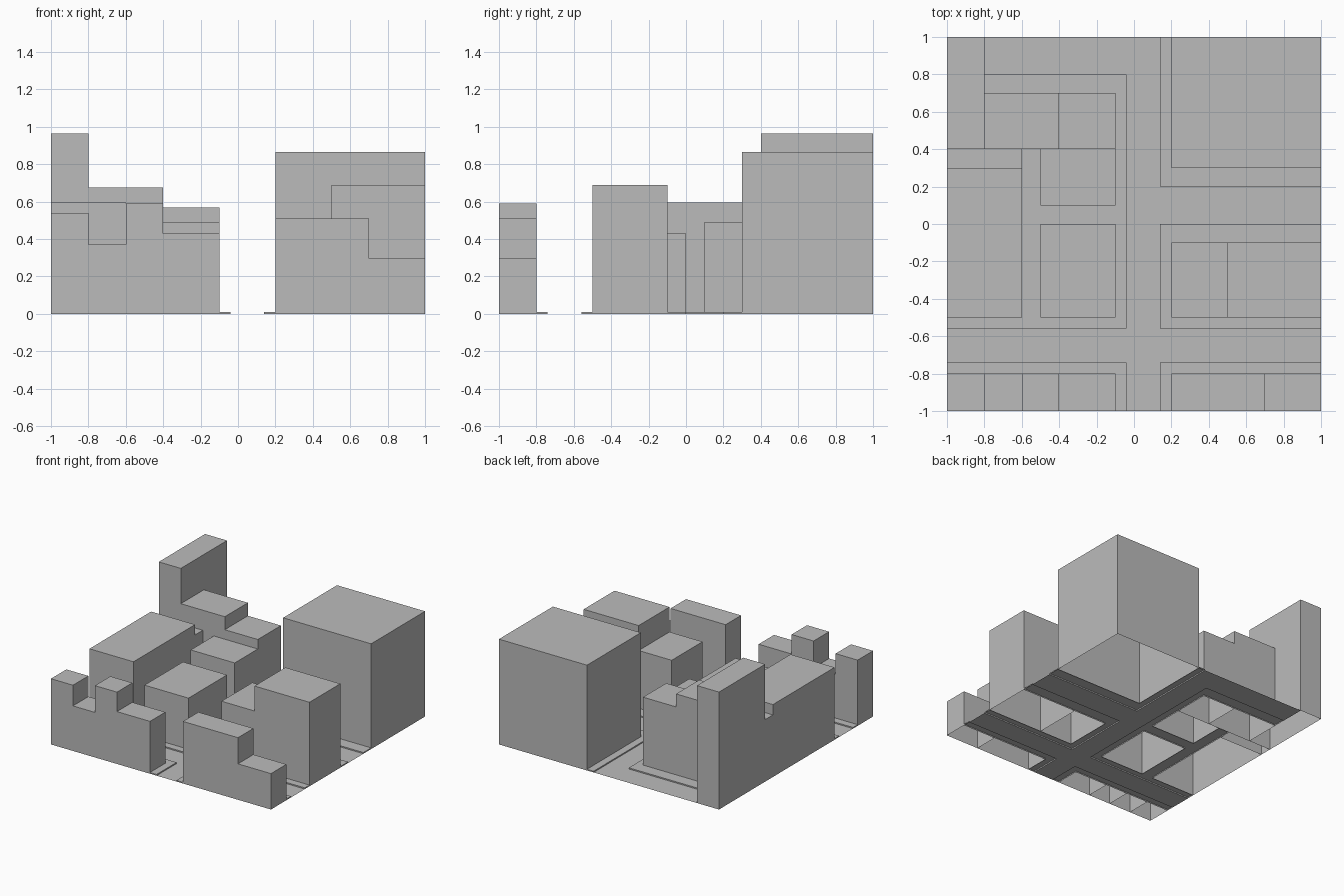
import bpy
import bmesh

if "Cube" in bpy.data.objects:
    bpy.data.objects.remove(bpy.data.objects["Cube"], do_unlink=True)

grey = bpy.data.materials.new("plain grey")
grey.use_nodes = True
GREY = (0.5, 0.5, 0.5, 1)
grey.diffuse_color = GREY
grey.node_tree.nodes["Principled BSDF"].inputs["Base Color"].default_value = GREY


def finish(name, bm):
    mesh = bpy.data.meshes.new(name)
    bm.normal_update()
    bm.to_mesh(mesh)
    bm.free()
    mesh.materials.append(grey)
    obj = bpy.data.objects.new(name, mesh)
    bpy.context.collection.objects.link(obj)


def sheet(name, rects, height):
    """Join rectangles (x0, x1, y0, y1) into one sheet with curbs down to the ground."""
    bm = bmesh.new()
    xs = sorted({x for r in rects for x in r[:2]})
    ys = sorted({y for r in rects for y in r[2:]})
    for xa, xb in zip(xs, xs[1:]):
        for ya, yb in zip(ys, ys[1:]):
            cx, cy = (xa + xb) / 2, (ya + yb) / 2
            if any(r[0] < cx < r[1] and r[2] < cy < r[3] for r in rects):
                corners = ((xa, ya), (xb, ya), (xb, yb), (xa, yb))
                bm.faces.new([bm.verts.new((x, y, height)) for x, y in corners])
    bmesh.ops.remove_doubles(bm, verts=bm.verts, dist=0.001)
    if height:
        border = [e for e in bm.edges if e.is_boundary]
        new = bmesh.ops.extrude_edge_only(bm, edges=border)["geom"]
        for v in new:
            if isinstance(v, bmesh.types.BMVert):
                v.co.z = 0
        bmesh.ops.recalc_face_normals(bm, faces=bm.faces)
    finish(name, bm)


def building(name, x0, x1, y0, y1, height):
    """Hollow block, open underneath."""
    bm = bmesh.new()
    bmesh.ops.create_cube(bm, size=1)
    for v in bm.verts:
        v.co = (x1 if v.co.x > 0 else x0, y1 if v.co.y > 0 else y0,
                height if v.co.z > 0 else 0)
    bm.normal_update()
    floor = [f for f in bm.faces if f.normal.z < -0.5]
    bmesh.ops.delete(bm, geom=floor, context='FACES_ONLY')
    finish(name, bm)


# Streets
sheet("road", [
    (-0.04, 0.14, -1, 1),
    (-1, 1, -0.74, -0.56),
    (0.14, 1, 0, 0.2),
    (-0.8, -0.04, 0.8, 1),
], 0)

# Raised pavements around each block
CURB = 0.01
sheet("front_left_pavement", [(-1, -0.04, -0.8, -0.74), (-0.1, -0.04, -1, -0.74)], CURB)
sheet("front_right_pavement", [(0.14, 1, -0.8, -0.74), (0.14, 0.2, -1, -0.74)], CURB)
sheet("middle_right_pavement", [
    (0.14, 1, -0.56, -0.5), (0.14, 0.2, -0.56, 0), (0.14, 1, -0.1, 0)], CURB)
sheet("back_right_pavement", [(0.14, 1, 0.2, 0.3), (0.14, 0.2, 0.2, 1)], CURB)
sheet("left_pavement_and_alleys", [
    (-1, -0.04, -0.56, -0.5), (-0.1, -0.04, -0.56, 0.8), (-0.8, -0.04, 0.7, 0.8),
    (-0.6, -0.5, -0.5, 0.4), (-0.5, -0.1, 0, 0.1)], CURB)

# Front rows
for i, (x0, x1, h) in enumerate([(-1, -0.8, 0.54), (-0.8, -0.6, 0.37),
                                 (-0.6, -0.4, 0.59), (-0.4, -0.1, 0.43),
                                 (0.2, 0.7, 0.51), (0.7, 1, 0.295)], 1):
    building(f"front_row_house_{i}", x0, x1, -1, -0.8, h)

# Right-hand blocks
building("middle_right_low_block", 0.2, 0.5, -0.5, -0.1, 0.485)
building("middle_right_tall_block", 0.5, 1, -0.5, -0.1, 0.69)
building("back_right_large_block", 0.2, 1, 0.3, 1, 0.865)

# Left-hand blocks
building("left_long_block", -1, -0.6, -0.5, 0.3, 0.595)
building("left_link_block", -1, -0.6, 0.3, 0.4, 0.51)
building("inner_front_block", -0.5, -0.1, -0.5, 0, 0.43)
building("inner_back_block", -0.5, -0.1, 0.1, 0.4, 0.49)
building("back_left_tower", -1, -0.8, 0.4, 1, 0.965)
building("back_left_middle_block", -0.8, -0.4, 0.4, 0.7, 0.675)
building("back_left_low_block", -0.4, -0.1, 0.4, 0.7, 0.568)
